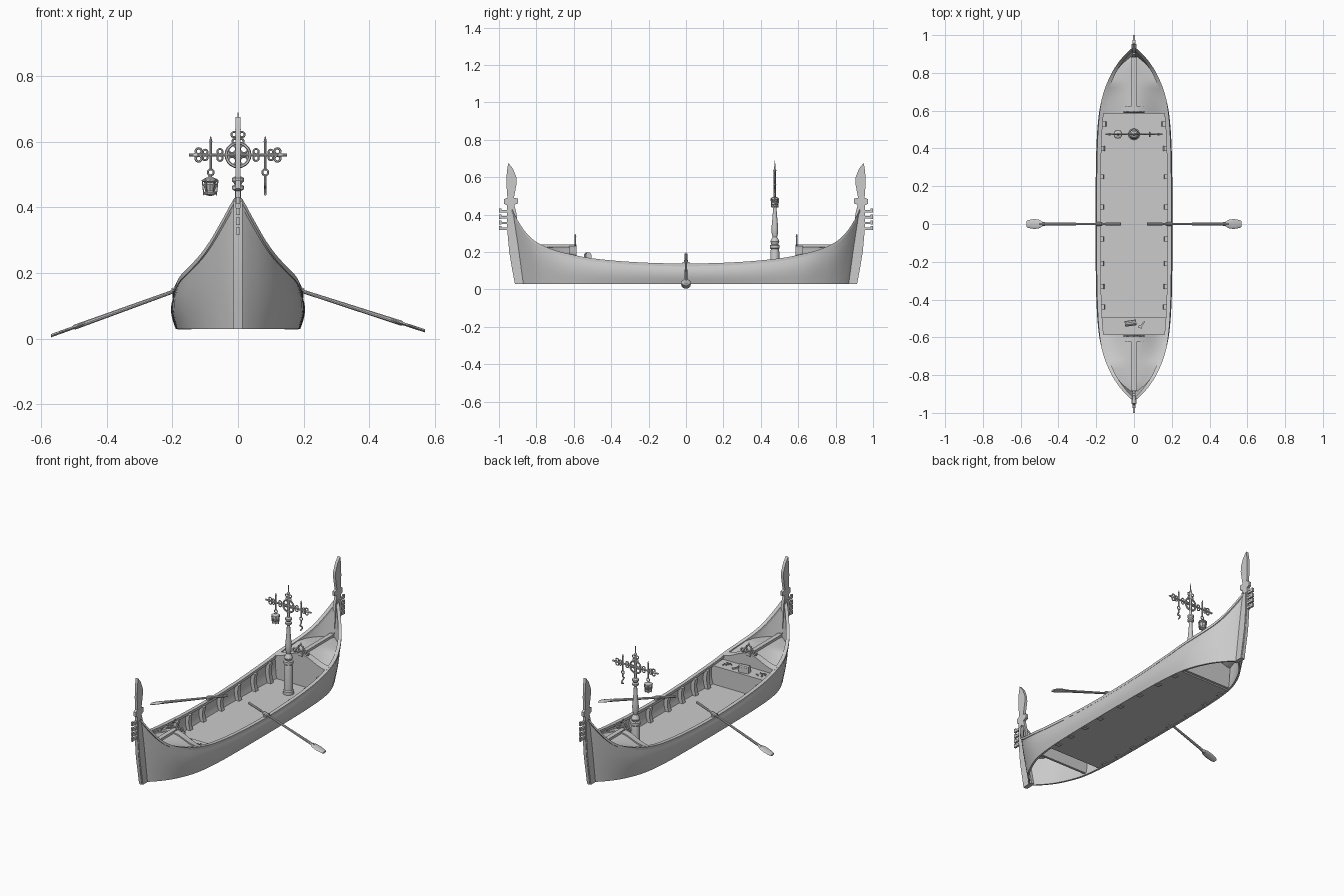
import bpy, bmesh, math, random
from mathutils import Vector

if "Cube" in bpy.data.objects:
    bpy.data.objects.remove(bpy.data.objects["Cube"])
random.seed(4)

def table(pts):
    # smooth interpolation through a few points
    def f(x):
        x = min(max(x, pts[0][0]), pts[-1][0])
        i = next(k for k in range(len(pts) - 1) if x <= pts[k + 1][0])
        def slope(k):
            a, b = pts[max(k - 1, 0)], pts[min(k + 1, len(pts) - 1)]
            return (b[1] - a[1]) / (b[0] - a[0])
        (x0, y0), (x1, y1) = pts[i], pts[i + 1]
        h = x1 - x0
        t = (x - x0) / h
        return (y0 * (2*t**3 - 3*t*t + 1) + y1 * (3*t*t - 2*t**3)
                + h * slope(i) * (t**3 - 2*t*t + t) + h * slope(i + 1) * (t**3 - t*t))
    return f

width = table([(0, .2), (.3, .198), (.5, .193), (.65, .181), (.75, .161),
               (.86, .117), (.93, .073), (.98, .03), (1, .008)])
sheer = table([(-.3, .142), (0, .135), (.3, .143), (.54, .163), (.65, .182), (.76, .208),
               (.86, .25), (.92, .3), (.97, .37), (1, .425)])
bulge = table([(0, .95), (.35, 1.01), (.65, 1.02), (1, .975)])
y_end = lambda f: .87 + .06 * f

def hull_x(y, z):
    y, f = abs(y), .5
    for _ in range(12):
        s = min(1, y / y_end(f))
        f = min(1, max(0, (z - .03) / (sheer(s) - .03)))
    return width(s) * bulge(f)

def loft(name, rings, caps=True, mirror=False):
    bm = bmesh.new()
    vs = [[bm.verts.new(p) for p in r] for r in rings]
    n = len(rings[0])
    for a, b in zip(vs, vs[1:]):
        for i in range(n):
            j = (i + 1) % n
            bm.faces.new((a[i], a[j], b[j], b[i]))
    if caps:
        bm.faces.new(vs[0])
        bm.faces.new(vs[-1])
    bmesh.ops.recalc_face_normals(bm, faces=bm.faces)
    me = bpy.data.meshes.new(name)
    bm.to_mesh(me)
    bm.free()
    ob = bpy.data.objects.new(name, me)
    bpy.context.collection.objects.link(ob)
    if mirror:
        ob.modifiers.new("mirror", 'MIRROR').use_clip = True
    return ob

def lathe(name, prof, x, y, n=20):
    return loft(name, [[(x + r * math.cos(2*math.pi*k/n), y + r * math.sin(2*math.pi*k/n), z)
                        for k in range(n)] for r, z in prof])

def rod(name, a, b, r1, r2=None, n=10):
    a, b = Vector(a), Vector(b)
    q = (b - a).to_track_quat('Z', 'Y')
    ring = lambda c, r: [c + q @ Vector((r*math.cos(2*math.pi*k/n), r*math.sin(2*math.pi*k/n), 0))
                         for k in range(n)]
    return loft(name, [ring(a, r1), ring(b, r1 if r2 is None else r2)])

def torus(name, loc, R, r, rot=(math.pi/2, 0, 0)):
    bpy.ops.mesh.primitive_torus_add(location=loc, rotation=rot, major_radius=R, minor_radius=r,
                                     major_segments=20, minor_segments=6)
    bpy.context.object.name = name

def box(name, loc, size, rot=(0, 0, 0)):
    bpy.ops.mesh.primitive_cube_add(size=1, location=loc, rotation=rot)
    bpy.context.object.name = name
    bpy.context.object.scale = size

# hull shell and gunwale
stations = [math.sin(math.pi/2 * k / 30) for k in range(-30, 31)]
hull, rail = [], []
for s in stations:
    a = abs(s)
    top = sheer(a)
    pt = lambda f, off: (max(width(a)*bulge(f) - off, 0), s*y_end(f), .03 + f*(top - .03))
    fs = [k / 8 for k in range(9)]
    hull.append([pt(f, 0) for f in fs] + [pt(f, .012) for f in reversed(fs)])
    w, y = width(a) * .975, s * .93
    rail.append([(max(w + d, 0), y, top + h) for d, h in
                 ((.004, -.012), (.004, .003), (-.018, .003), (-.018, -.012))])
loft("hull", hull, mirror=True)
loft("gunwale", rail, mirror=True)

# floor boards
ys = [-.5 + 1.09 * k / 24 for k in range(25)]
loft("floor", [[(-hull_x(y, .04) + .008, y, z) for z in (.034, .042)]
               + [(hull_x(y, .04) - .008, y, z) for z in (.042, .034)] for y in ys])

# side ribs
for y in (-.44, -.33, -.21, -.08, .09, .25, .4, .53):
    top = sheer(abs(y) / .93)
    zs = [.028 + (top - .036) * k / 5 for k in range(6)]
    sec = lambda yy: ([(hull_x(y, z) - .006, yy, z) for z in zs]
                      + [(hull_x(y, z) - .034, yy, z) for z in reversed(zs)])
    loft("rib", [sec(y - .013), sec(y + .013)], mirror=True)

# end decks, bulkheads, stems
def deck_row(y, bottom=None, lift=0, inset=.008):
    edge = min(sheer(abs(y) / .92) - .006, .22)
    up, low = [], []
    for k in range(-10, 11):
        u = k / 10
        z = edge + (.226 - edge) * (.5 + .5 * math.cos(math.pi * u)) + lift
        up.append((u * max(hull_x(y, z) - inset, .003), y, z))
        zb = z - .012 if bottom is None else bottom
        low.append((u * max(hull_x(y, zb) - inset, .003), y, zb))
    return up + low[::-1]

blade = [(.85, .03), (.915, .03), (.93, .11), (.945, .2), (.957, .33), (.958, .45), (.973, .457),
         (.973, .482), (.955, .49), (.96, .56), (.958, .63), (.95, .676), (.925, .645), (.907, .6),
         (.905, .57), (.914, .52), (.92, .49), (.898, .485), (.898, .46), (.918, .452),
         (.905, .4), (.895, .25)]
for g, end in ((-1, "front"), (1, "back")):
    loft(end + "_deck", [deck_row(g * (.6 + .285 * k / 12)) for k in range(13)])
    loft(end + "_bulkhead", [deck_row(g * .592, .04), deck_row(g * .606, .04)])
    loft(end + "_deck_trim", [deck_row(g * .586, lift=.008), deck_row(g * .625, lift=.008)])
    box(end + "_deck_ridge", (0, g * .735, .23), (.026, .3, .02))
    # scroll crest on the bulkhead
    for x, z, r in ((0, .265, .017), (-.02, .25, .01), (.02, .25, .01), (-.042, .245, .009), (.042, .245, .009)):
        torus("crest_scroll", (x, g * .592, z), r, .005)
    rod("crest_finial", (0, g * .592, .28), (0, g * .592, .297), .006, .002)
    loft(end + "_stem", [[(x, g * y, z) for y, z in blade] for x in (-.008, .008)])
    loft(end + "_stem_band", [[(x, g * y, z) for y, z in
         ((.87, .03), (.912, .03), (.942, .2), (.953, .33), (.953, .42), (.92, .42), (.9, .25))]
         for x in (-.013, .013)])
    # stem comb teeth
    for z in (.325, .355, .385, .418):
        box("stem_tooth", (0, g * .973, z), (.012, .044, .013))
        box("tooth_hook", (0, g * .993, z + .003), (.012, .014, .022))

# front bench with small goods
loft("bench_top", [[(-hull_x(y, .15) + .01, y, .142), (-hull_x(y, .15) + .01, y, .154),
                    (hull_x(y, .15) - .01, y, .154), (hull_x(y, .15) - .01, y, .142)]
                   for y in (-.595, -.55, -.495)])
loft("bench_panel", [[(-hull_x(y, z) + .01, y, z), (hull_x(y, z) - .01, y, z),
                      (hull_x(y, z) - .01, y - .01, z), (-hull_x(y, z) + .01, y - .01, z)]
                     for y, z in ((-.498, .04), (-.498, .09), (-.498, .145))])
box("small_chest", (-.018, -.525, .17), (.06, .03, .032), (0, 0, .15))
rod("chest_lid", (-.048, -.53, .185), (.012, -.521, .185), .014)
box("tool_handle", (.045, -.53, .158), (.035, .008, .008), (0, 0, .9))
box("tool_head", (.033, -.545, .159), (.02, .012, .01), (0, 0, -.3))
for cx in (-.115, .105):
    for k in range(12):
        x, y = cx + random.uniform(-.025, .025), -.545 + random.uniform(-.022, .022)
        rod("trinket", (x, y, .153), (x, y, .16), .004, n=8)

# lantern post
P = .475
lathe("lamp_post", [(.03, .04), (.03, .06), (.024, .065), (.024, .2), (.021, .215), (.026, .22),
      (.026, .235), (.018, .24), (.024, .255), (.018, .27), (.012, .28), (.017, .3), (.018, .33),
      (.014, .37), (.01, .42), (.009, .45), (.018, .455), (.018, .465), (.01, .47), (.018, .48),
      (.018, .49), (.007, .495), (.006, .63), (.009, .637), (.004, .645), (.001, .69)], 0, P)

# ornate cross on the post
rod("cross_bar", (-.15, P, .56), (.15, P, .56), .005)
torus("cross_ring", (0, P, .56), .036, .005)
for dx in (-.018, .018):
    for dz in (-.018, .018):
        torus("cross_foil", (dx, P, .56 + dz), .012, .003)
for g in (-1, 1):
    rod("bar_spike", (g * .125, P, .56), (g * .15, P, .56), .008, .001)
    for dz in (-1, 1):
        torus("bar_scroll", (g * .12, P, .56 + dz * .011), .009, .0035)
        torus("bar_scroll", (g * .1, P, .56 + dz * .009), .007, .003)
        torus("bar_scroll", (g * .055, P, .56 + dz * .01), .008, .003)
    torus("top_scroll", (g * .012, P, .622), .008, .003)
    torus("top_scroll", (g * .01, P, .602), .007, .003)
    # hanging chains
    X = g * .083
    rod("hanger", (X, P, .515), (X, P, .6), .004)
    rod("hanger_tip", (X, P, .6), (X, P, .617), .005, .001)
    torus("hanger_ring", (X, P, .507), .009, .003)

# lantern and hook
lathe("lantern", [(.003, .5), (.006, .493), (.022, .486), (.024, .48), (.018, .476), (.021, .47),
                  (.015, .45), (.02, .446), (.02, .441), (.004, .435)], -.085, P, 8)
for k in range(6):
    a = k * math.pi / 3
    c, s = math.cos(a), math.sin(a)
    rod("lantern_bar", (-.085 + .024*c, P + .024*s, .483), (-.085 + .019*c, P + .019*s, .437), .002, n=6)
hook = [(P, .498), (P, .48), (P - .012, .47), (P + .008, .458), (P + .01, .446), (P - .004, .44)]
for a, b in zip(hook, hook[1:]):
    rod("hook", (.083, *a), (.083, *b), .004)

# oars
for g, tip, grip in ((-1, .009, .186), (1, .024, .182)):
    pos = lambda x: Vector((g * x, 0, tip + (grip - tip) * (.57 - x) / .49))
    rod("oar_shaft", pos(.08), pos(.5), .005, .008)
    rod("oar_grip", pos(.07), pos(.15), .007)
    rod("oar_collar", pos(.17), pos(.2), .011)
    loft("oar_blade", [[pos(x) + Vector((0, w * math.cos(k*math.pi/6), .005 * math.sin(k*math.pi/6)))
                        for k in range(12)] for x, w in
                       ((.46, .007), (.485, .012), (.505, .024), (.53, .026), (.56, .021), (.57, .015))])
    box("oar_rest", (g * .188, 0, .14), (.018, .04, .012))

# smooth shading with crisp edges
bpy.ops.object.select_all(action='SELECT')
bpy.context.view_layer.objects.active = bpy.data.objects["hull"]
bpy.ops.object.shade_smooth_by_angle(angle=math.radians(35))
